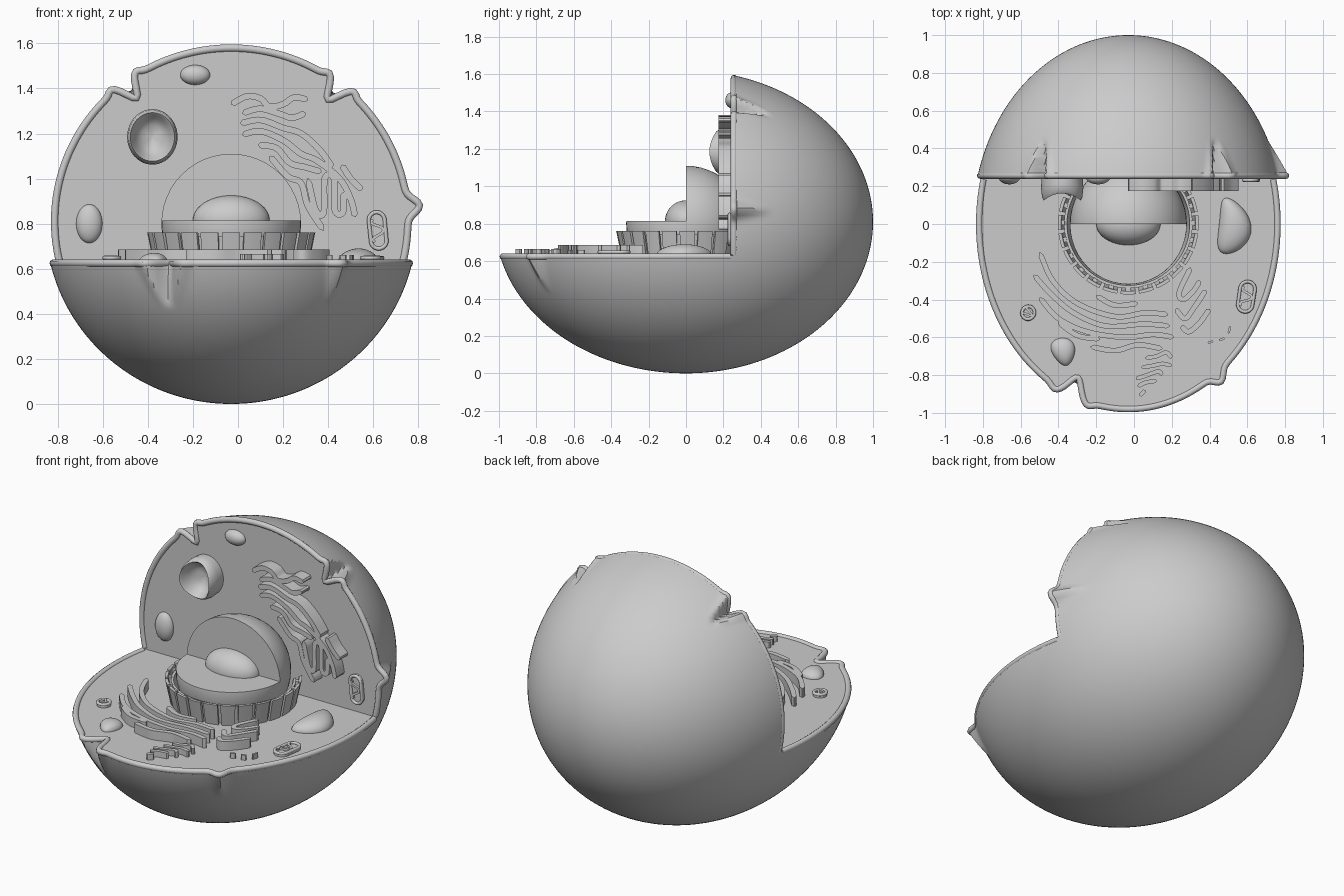
import bpy, bmesh, math
from mathutils import Vector, Matrix

if "Cube" in bpy.data.objects:
    bpy.data.objects.remove(bpy.data.objects["Cube"])

CX, CZ, A, C = -0.03, 0.81, 0.825, 0.81      # cell centre and radii
FLOOR, WALL = 0.63, 0.25                     # the two cut planes


def floor_map(u, v, h):
    return Vector((u, v, FLOOR + h))


def wall_map(u, v, h):
    return Vector((u, WALL - h, v))


def finish(bm, name, angle=35):
    bmesh.ops.recalc_face_normals(bm, faces=bm.faces)
    me = bpy.data.meshes.new(name)
    bm.to_mesh(me)
    bm.free()
    ob = bpy.data.objects.new(name, me)
    bpy.context.collection.objects.link(ob)
    bpy.ops.object.select_all(action='DESELECT')
    ob.select_set(True)
    bpy.context.view_layer.objects.active = ob
    bpy.ops.object.shade_smooth_by_angle(angle=math.radians(angle))
    return ob


def ball(segs=48, rings=24):
    bm = bmesh.new()
    bmesh.ops.create_uvsphere(bm, u_segments=segs, v_segments=rings, radius=1)
    return bm


def ellipsoid(name, loc, r):
    bm = ball()
    for v in bm.verts:
        v.co = Vector((v.co[i] * r[i] + loc[i] for i in range(3)))
    return finish(bm, name)


def cut_quarter(ob, y, z):
    # remove everything in front of y and above z
    bm = bmesh.new()
    bmesh.ops.create_cube(bm, size=4, matrix=Matrix.Translation((0, y - 2, z + 2)))
    box = finish(bm, "cutter")
    box.hide_render = True
    m = ob.modifiers.new("cut", 'BOOLEAN')
    m.operation, m.solver, m.object = 'DIFFERENCE', 'EXACT', box
    bpy.context.view_layer.objects.active = ob
    bpy.ops.object.modifier_apply(modifier=m.name)
    bpy.data.objects.remove(box)
    bpy.ops.object.select_all(action='DESELECT')
    ob.select_set(True)
    bpy.ops.object.shade_smooth_by_angle(angle=math.radians(35))


# membrane dents (negative) and nubs (positive): rim point, amount, width
WALL_MARKS = [((-0.49, 1.41), -0.085, 0.036), ((0.43, 1.39), -0.085, 0.036), ((0.80, 0.88), 0.055, 0.04)]
FLOOR_MARKS = [((-0.31, -0.85), -0.10, 0.05), ((0.44, -0.80), 0.05, 0.04)]


def dent(u, v, c, marks, fade):
    if fade <= 0:
        return 0
    r, total = math.hypot(u - c[0], v - c[1]), 0
    for p, amt, w in marks:
        d = math.atan2(v - c[1], u - c[0]) - math.atan2(p[1] - c[1], p[0] - c[0])
        d = (d + math.pi) % (2 * math.pi) - math.pi
        x = d * r / (w * (0.35 + 0.65 * fade))
        total += amt * fade * (math.exp(-x ** 2) - 0.2 * (amt < 0) * math.exp(-(abs(x) - 1.9) ** 2 * 2))
    return total


# cell body
bm = ball(288, 144)
for v in bm.verts:
    x, y, z = v.co.x * A + CX, v.co.y * (1.0 if v.co.y > 0 else 1.02), v.co.z * C + CZ
    f = min(1, 1 - (y - WALL) / 0.2)
    g = min(1, 1 - (FLOOR - z) / 0.2)
    d = dent(x, z, (CX, CZ), WALL_MARKS, f if z > FLOOR else 0)
    r = max(math.hypot(x - CX, z - CZ), 1e-4)
    e = dent(x, y, (CX, 0), FLOOR_MARKS, g if y < WALL else 0)
    q = max(math.hypot(x - CX, y), 1e-4)
    v.co = (x + (x - CX) * (d / r + e / q), y * (1 + e / q), z + (z - CZ) * d / r)
cut_quarter(finish(bm, "cell_body"), WALL, FLOOR)


def tube(name, pts, radius, closed=False):
    cu = bpy.data.curves.new(name, 'CURVE')
    cu.dimensions, cu.bevel_depth, cu.bevel_resolution = '3D', radius, 3
    s = cu.splines.new('POLY')
    s.points.add(len(pts) - 1)
    for sp, p in zip(s.points, pts):
        sp.co = (*p, 1)
    s.use_cyclic_u = closed
    ob = bpy.data.objects.new(name, cu)
    bpy.context.collection.objects.link(ob)


# rounded membrane rims around both cut faces
def rim(name, c, ra, rb, marks, mapper, keep, start):
    pts = []
    for i in range(360):
        t = math.radians(i + start)
        u, v = c[0] + ra * math.cos(t), c[1] + rb * math.sin(t)
        k = (dent(u, v, c, marks, 1) - 0.015) / math.hypot(u - c[0], v - c[1])
        p = (u + (u - c[0]) * k, v + (v - c[1]) * k)
        if keep(p[1]):
            pts.append(mapper(*p, -0.006))
    tube(name, pts, 0.017)


s = math.sqrt(1 - (WALL / 1.0) ** 2)
rim("wall_rim", (CX, CZ), A * s, C * s, WALL_MARKS, wall_map, lambda v: v > FLOOR, -90)
s = math.sqrt(1 - ((CZ - FLOOR) / C) ** 2)
rim("floor_rim", (CX, 0), A * s, 1.02 * s, FLOOR_MARKS, floor_map, lambda v: v < WALL, 90)

# nucleus with a quarter removed, and nucleolus
nuc = ellipsoid("nucleus", (-0.03, 0, 0.8), (0.31, 0.32, 0.31))
cut_quarter(nuc, 0, 0.815)
bm = bmesh.new()
bm.from_mesh(nuc.data)
for co, no in (((0, 0, 0.62), (0, 0, -1)), ((0, 0.26, 0), (0, 1, 0))):
    bmesh.ops.bisect_plane(bm, geom=bm.verts[:] + bm.edges[:] + bm.faces[:], plane_co=co, plane_no=no, clear_outer=True)
bm.to_mesh(nuc.data)
bm.free()
ellipsoid("nucleolus", (-0.03, 0, 0.815), (0.17, 0.112, 0.11))


# folded wall around the nucleus
def arc_block(bm, a0, a1, ri, ro, z0, z1, lean, n):
    rows = []
    for i in range(n + 1):
        t = math.radians(a0 + (a1 - a0) * i / n)
        rows.append([bm.verts.new((-0.03 + r * math.cos(t), r * math.sin(t), z))
                     for r, z in ((ri, z0), (ro, z0), (ro + lean, z1), (ri + lean, z1))])
    for p, q in zip(rows, rows[1:]):
        for j in range(4):
            bm.faces.new((p[j], p[j - 1], q[j - 1], q[j]))
    bm.faces.new(rows[0])
    bm.faces.new(rows[-1])


bm = bmesh.new()
arc_block(bm, 141, 399, 0.305, 0.32, 0.62, 0.745, 0.02, 60)
for i in range(17):
    a = 142 + i * 15.2
    arc_block(bm, a, a + 12.5, 0.328, 0.345, 0.625, 0.76, 0.028, 4)
    arc_block(bm, a + 4, a + 8.5, 0.315, 0.335, 0.625, 0.75, 0.022, 2)
finish(bm, "nuclear_folds")


# flat ribbon following a smoothed path, with round ends
def ribbon(bm, pts, half, h, mapper, sub=8):
    P = [Vector(p) for p in pts]
    P = [2 * P[0] - P[1]] + P + [2 * P[-1] - P[-2]]
    path = []
    for i in range(1, len(P) - 2):
        a, b, c, d = P[i - 1:i + 3]
        path += [0.5 * (2 * b + (c - a) * t + (2 * a - 5 * b + 4 * c - d) * t * t + (3 * b - a - 3 * c + d) * t ** 3)
                 for t in (j / sub for j in range(sub))]
    path.append(P[-2])
    run = [0]
    for a, b in zip(path, path[1:]):
        run.append(run[-1] + (b - a).length)
    rows = []
    for i, p in enumerate(path):
        d = (path[min(i + 1, len(path) - 1)] - path[max(i - 1, 0)]).normalized()
        k = max(0, 1 - min(run[i], run[-1] - run[i]) / half)
        n = Vector((-d.y, d.x)) * half * max(0.2, math.sqrt(1 - k * k))
        rows.append([bm.verts.new(mapper(*q, z)) for q, z in ((p - n, -0.004), (p + n, -0.004), (p + n, h), (p - n, h))])
    for p, q in zip(rows, rows[1:]):
        for j in range(4):
            bm.faces.new((p[j], p[j - 1], q[j - 1], q[j]))
    bm.faces.new(rows[0])
    bm.faces.new(rows[-1])


def ribbons(name, paths, half, h, mapper):
    bm = bmesh.new()
    for p in paths:
        ribbon(bm, p, half, h, mapper)
    finish(bm, name)


ribbons("wall_reticulum", [
    [(-.03, 1.33), (.04, 1.365), (.10, 1.355), (.14, 1.32), (.20, 1.33), (.25, 1.36), (.31, 1.35)],
    [(.02, 1.29), (.10, 1.31), (.19, 1.285), (.24, 1.27), (.30, 1.29)],
    [(.01, 1.245), (.10, 1.26), (.20, 1.225), (.28, 1.20), (.36, 1.13), (.42, 1.05)],
    [(.02, 1.195), (.10, 1.21), (.20, 1.17), (.28, 1.11), (.35, 1.08), (.45, 1.0), (.50, .91), (.52, .83)],
    [(.09, 1.15), (.17, 1.135), (.23, 1.07), (.30, 1.05), (.37, 1.03)],
    [(.14, 1.10), (.22, 1.01), (.28, .98), (.31, .88), (.38, .77)],
    [(.31, 1.0), (.345, .86), (.38, .85), (.385, 1.0), (.425, 1.0), (.43, .86), (.465, .85), (.47, .94)],
    [(.46, 1.06), (.50, 1.0), (.55, .95)]], 0.014, 0.075, wall_map)
ribbons("floor_reticulum", [
    [(-.50, -.15), (-.43, -.30), (-.30, -.42), (-.10, -.49), (.06, -.47), (.18, -.48)],
    [(-.53, -.27), (-.44, -.37), (-.32, -.47), (-.15, -.54), (.05, -.53), (.19, -.54)],
    [(-.50, -.39), (-.40, -.50), (-.25, -.57), (-.05, -.60), (.10, -.585), (.21, -.60)],
    [(-.40, -.52), (-.30, -.59), (-.18, -.61)],
    [(-.23, -.65), (-.10, -.67), (.02, -.64), (.15, -.66)],
    [(-.20, -.38), (-.10, -.43), (.02, -.42)],
    [(.30, -.23), (.24, -.36), (.26, -.40), (.31, -.36), (.35, -.30)],
    [(.38, -.35), (.32, -.44), (.27, -.50), (.22, -.45)],
    [(.40, -.45), (.35, -.52), (.29, -.57), (.25, -.54)]], 0.014, 0.055, floor_map)
ribbons("golgi_stack", [
    [(.06, -.71), (.12, -.70), (.17, -.68), (.20, -.71)],
    [(.04, -.76), (.10, -.75), (.15, -.74), (.20, -.75)],
    [(.01, -.82), (.07, -.80), (.13, -.78), (.15, -.80)],
    [(.02, -.86), (.06, -.84), (.12, -.83)], [(.03, -.91), (.06, -.88)]], 0.011, 0.035, floor_map)
ribbons("ribosomes", [[(.39, -.63), (.42, -.62)], [(.45, -.615), (.48, -.605)], [(.50, -.58), (.51, -.54)]],
        0.006, 0.03, floor_map)


# mitochondria: flat base, raised border, folded inner membrane
def mitochondrion(name, c, half_len, half_w, tilt, mapper):
    d, n = Vector((math.sin(tilt), math.cos(tilt))), Vector((math.cos(tilt), -math.sin(tilt)))
    c = Vector(c)
    bm = bmesh.new()
    ribbon(bm, [c - d * half_len, c, c + d * half_len], half_w, 0.015, mapper, 16)
    folds = [c + d * half_len * (i / 4 - 0.625) + n * half_w * (0.5 if (i // 2) % 2 else -0.5) for i in range(6)]
    ribbon(bm, folds, half_w * 0.16, 0.028, mapper)
    finish(bm, name)
    flat, pts = half_len - half_w, []
    for i in range(32):
        t = 2 * math.pi * i / 32
        p = c + n * math.cos(t) * half_w * 0.88 + d * (math.sin(t) * half_w * 0.9 + math.copysign(flat, math.sin(t)))
        pts.append(mapper(*p, 0.018))
    tube(name + "_border", pts, 0.009, True)


mitochondrion("wall_mitochondrion", (0.62, 0.77), 0.085, 0.04, -0.1, wall_map)
mitochondrion("floor_mitochondrion", (0.595, -0.385), 0.085, 0.045, 0.15, floor_map)
mitochondrion("small_organelle", (-0.56, -0.47), 0.038, 0.037, 0.6, floor_map)

# vesicles on the wall
ellipsoid("top_vesicle", (-0.19, WALL, 1.46), (0.066, 0.04, 0.044))
ellipsoid("left_vesicle", (-0.66, WALL, 0.80), (0.058, 0.04, 0.086))

# open vacuole cup: ring profile turned around y, sides bowed forward
bm = bmesh.new()
rows = []
for r, h in ((.108, -.004), (.112, .04), (.107, .075), (.098, .088), (.089, .078), (.075, .045), (.045, .02), (.004, .012)):
    rows.append([bm.verts.new(wall_map(-0.38 + r * math.cos(t), 1.185 + r * 1.1 * math.sin(t),
                 h + max(h, 0) * 0.42 * math.cos(t) ** 2)) for t in (2 * math.pi * i / 48 for i in range(48))])
for p, q in zip(rows, rows[1:]):
    for i in range(48):
        bm.faces.new((p[i - 1], p[i], q[i], q[i - 1]))
bm.faces.new(rows[-1])
finish(bm, "vacuole_cup", 60)


# bean-shaped bodies on the floor
def bean(name, loc, r, bend, taper, turn):
    bm = ball()
    for v in bm.verts:
        x, y, z = v.co
        w = 1 + taper * y
        p = Matrix.Rotation(turn, 2) @ Vector((x * r[0] * w - bend * y * y, y * r[1]))
        v.co = (loc[0] + p.x, loc[1] + p.y, loc[2] + z * r[2])
    finish(bm, name)


bean("large_lysosome", (0.535, -0.01, FLOOR), (0.085, 0.148, 0.06), 0.045, -0.2, 0.0)
bean("small_lysosome", (-0.37, -0.675, FLOOR), (0.06, 0.075, 0.04), 0.01, 0.25, 0.35)
